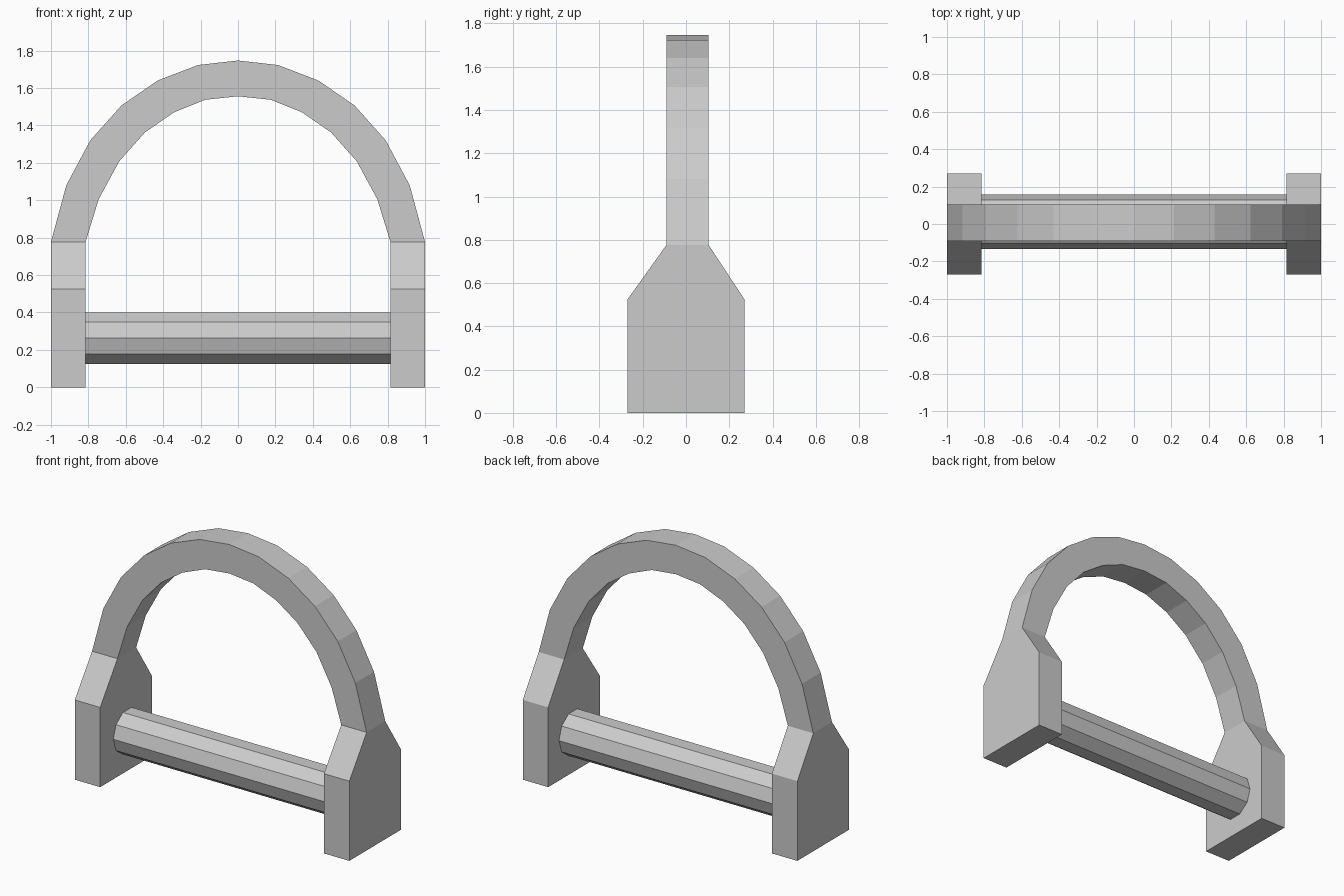
import bpy, bmesh
from math import cos, sin, tau

if "Cube" in bpy.data.objects:
    bpy.data.objects.remove(bpy.data.objects["Cube"])


def loft(name, rings):
    """Flat-faced solid through a row of matching cross-sections."""
    bm = bmesh.new()
    loops = [[bm.verts.new(p) for p in ring] for ring in rings]
    n = len(loops[0])
    for a, b in zip(loops, loops[1:]):
        for i in range(n):
            j = (i + 1) % n
            bm.faces.new((a[i], a[j], b[j], b[i]))
    bm.faces.new(loops[0])
    bm.faces.new(loops[-1])
    bmesh.ops.recalc_face_normals(bm, faces=bm.faces)
    mesh = bpy.data.meshes.new(name)
    bm.to_mesh(mesh)
    bm.free()
    obj = bpy.data.objects.new(name, mesh)
    bpy.context.collection.objects.link(obj)
    return obj


INNER_X, OUTER_X = 0.815, 1.0
ARCH_Y = (-0.09, 0.104)
SHOULDER_Z, BASE_TOP_Z = 0.525, 0.777

# Side lugs: block with sloped shoulders narrowing to the arch
lug = [(-0.27, 0), (0.27, 0), (0.27, SHOULDER_Z), (ARCH_Y[1], BASE_TOP_Z),
       (ARCH_Y[0], BASE_TOP_Z), (-0.27, SHOULDER_Z)]
for side, s in (("left", -1), ("right", 1)):
    loft(f"{side}_lug", [[(s * x, y, z) for y, z in lug]
                         for x in (INNER_X, OUTER_X)])

# Bow arch: (outer x, outer z, inner x, inner z), right foot to crown
half = [(OUTER_X, BASE_TOP_Z, INNER_X, BASE_TOP_Z),
        (0.918, 1.08, 0.745, 1.005),
        (0.79, 1.32, 0.635, 1.208),
        (0.623, 1.507, 0.497, 1.363),
        (0.43, 1.64, 0.342, 1.47),
        (0.214, 1.723, 0.176, 1.537),
        (0, 1.747, 0, 1.556)]
path = half + [(-ox, oz, -ix, iz) for ox, oz, ix, iz in half[-2::-1]]
y0, y1 = ARCH_Y
loft("bow_arch", [[(ox, y0, oz), (ox, y1, oz), (ix, y1, iz), (ix, y0, iz)]
                  for ox, oz, ix, iz in path])

# Ten-sided cross pin between the lugs
R, PIN_Y, PIN_Z = 0.145, 0.012, 0.263
loft("cross_pin", [[(x, PIN_Y + R * cos(tau * i / 10), PIN_Z + R * sin(tau * i / 10))
                    for i in range(10)] for x in (-INNER_X, INNER_X)])
